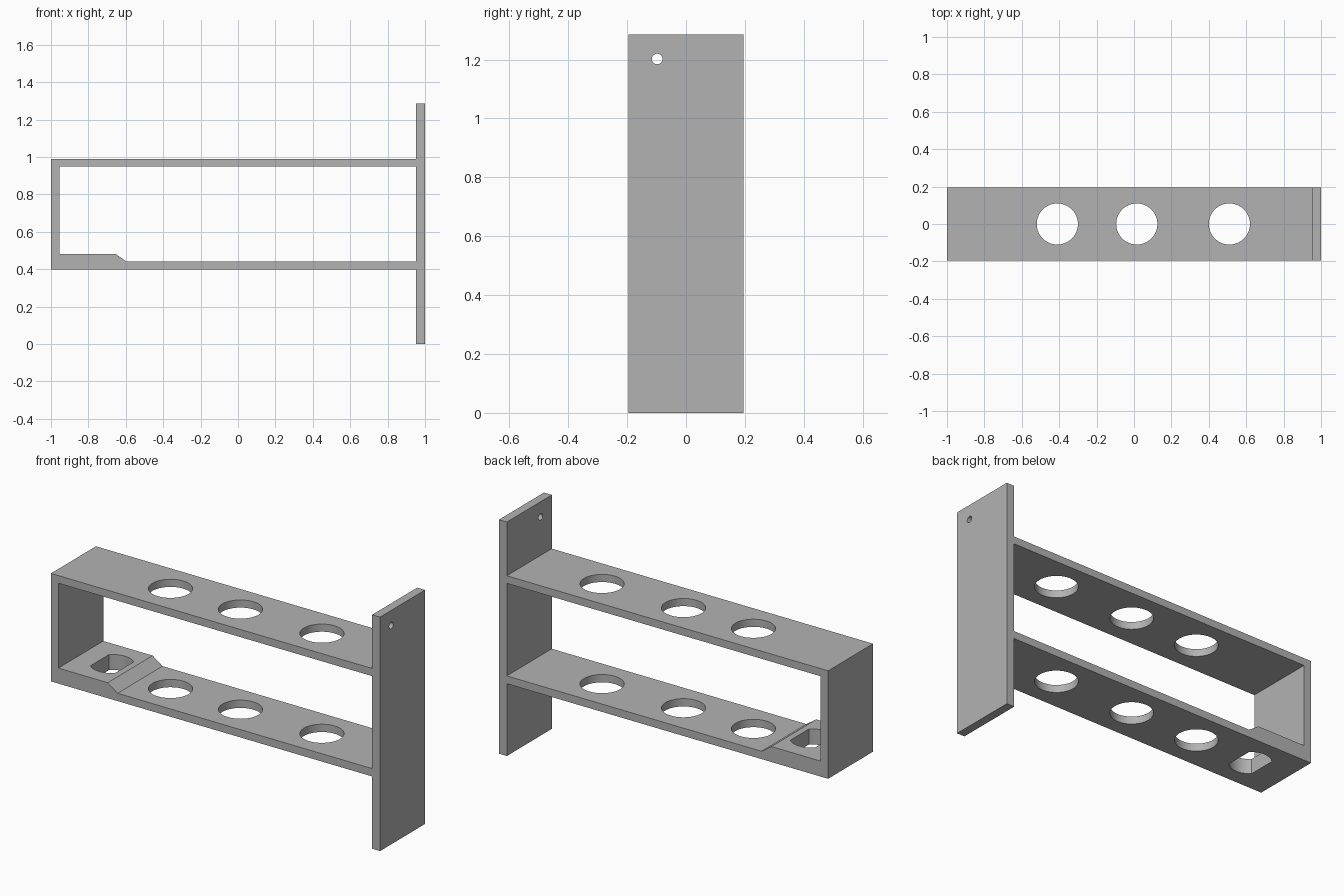
import bpy, bmesh, math
from mathutils import Matrix

cube = bpy.data.objects.get("Cube")
if cube:
    bpy.data.objects.remove(cube, do_unlink=True)

DEPTH = 0.195          # half depth of every part along y
GREY = (0.45, 0.45, 0.45, 1)

steel = bpy.data.materials.new("plain grey")
steel.use_nodes = True
steel.diffuse_color = GREY
steel.node_tree.nodes["Principled BSDF"].inputs["Base Color"].default_value = GREY


def prism(name, points, matrix, length):
    """Extrude a flat outline along its local z, centred, then place it."""
    bm = bmesh.new()
    face = bm.faces.new([bm.verts.new((x, y, -length / 2)) for x, y in points])
    out = bmesh.ops.extrude_face_region(bm, geom=[face])
    moved = [v for v in out["geom"] if isinstance(v, bmesh.types.BMVert)]
    bmesh.ops.translate(bm, verts=moved, vec=(0, 0, length))
    bm.transform(matrix)
    bmesh.ops.recalc_face_normals(bm, faces=bm.faces)
    mesh = bpy.data.meshes.new(name)
    bm.to_mesh(mesh)
    bm.free()
    mesh.materials.append(steel)
    obj = bpy.data.objects.new(name, mesh)
    bpy.context.collection.objects.link(obj)
    return obj


def circle(radius, sides):
    step = math.tau / sides
    return [(radius * math.cos(i * step), radius * math.sin(i * step)) for i in range(sides)]


def two_flat_circle(radius, flat, sides=20):
    """Round outline cut off by two flats at x = +flat and x = -flat."""
    start = math.acos(flat / radius)
    arc = [start + (math.pi - 2 * start) * i / sides for i in range(sides + 1)]
    half = [(radius * math.cos(a), radius * math.sin(a)) for a in arc]
    return half + [(-x, -y) for x, y in half]


def cut(target, cutters):
    """Subtract the cutters, apply the result and discard the cutters."""
    for cutter in cutters:
        cutter.hide_render = True
        mod = target.modifiers.new("hole", 'BOOLEAN')
        mod.operation, mod.solver, mod.object = 'DIFFERENCE', 'EXACT', cutter
    bpy.ops.object.select_all(action='DESELECT')
    target.select_set(True)
    bpy.context.view_layer.objects.active = target
    for mod in list(target.modifiers):
        bpy.ops.object.modifier_apply(modifier=mod.name)
    for cutter in cutters:
        bpy.data.objects.remove(cutter, do_unlink=True)
    bpy.ops.object.shade_smooth_by_angle(angle=math.radians(30))


# Arm: C-shaped loop with a thickened pad at its free end
profile = [(0.952, 0.397), (-1, 0.397), (-1, 0.99), (0.952, 0.99),
           (0.952, 0.948), (-0.955, 0.948), (-0.955, 0.482),
           (-0.655, 0.482), (-0.595, 0.44), (0.952, 0.44)]
upright = Matrix.Rotation(math.pi / 2, 4, 'X')
arm = prism("arm_frame", profile, upright, 2 * DEPTH)

# Large holes through both bars, and the flat-sided hole through the pad
holes = [prism("bar_hole", circle(0.11, 64), Matrix.Translation((x, 0, 0.7)), 1)
         for x in (-0.41, 0.015, 0.51)]
holes.append(prism("pad_hole", two_flat_circle(0.11, 0.075),
                   Matrix.Translation((-0.765, 0, 0.45)), 0.4))
cut(arm, holes)

# Mounting plate with four staggered screw holes
sideways = Matrix.Rotation(math.pi / 2, 4, 'Y')
outline = [(-0.6425, -DEPTH), (0.6425, -DEPTH), (0.6425, DEPTH), (-0.6425, DEPTH)]
plate = prism("mounting_plate", outline,
              Matrix.Translation((0.976, 0, 0.6425)) @ sideways, 0.048)
screws = [prism("screw_hole", circle(0.018, 32),
                Matrix.Translation((0.976, y, z + lift)) @ sideways, 0.2)
          for lift in (0, 0.977) for y, z in ((-0.098, 0.225), (0.097, 0.078))]
cut(plate, screws)
